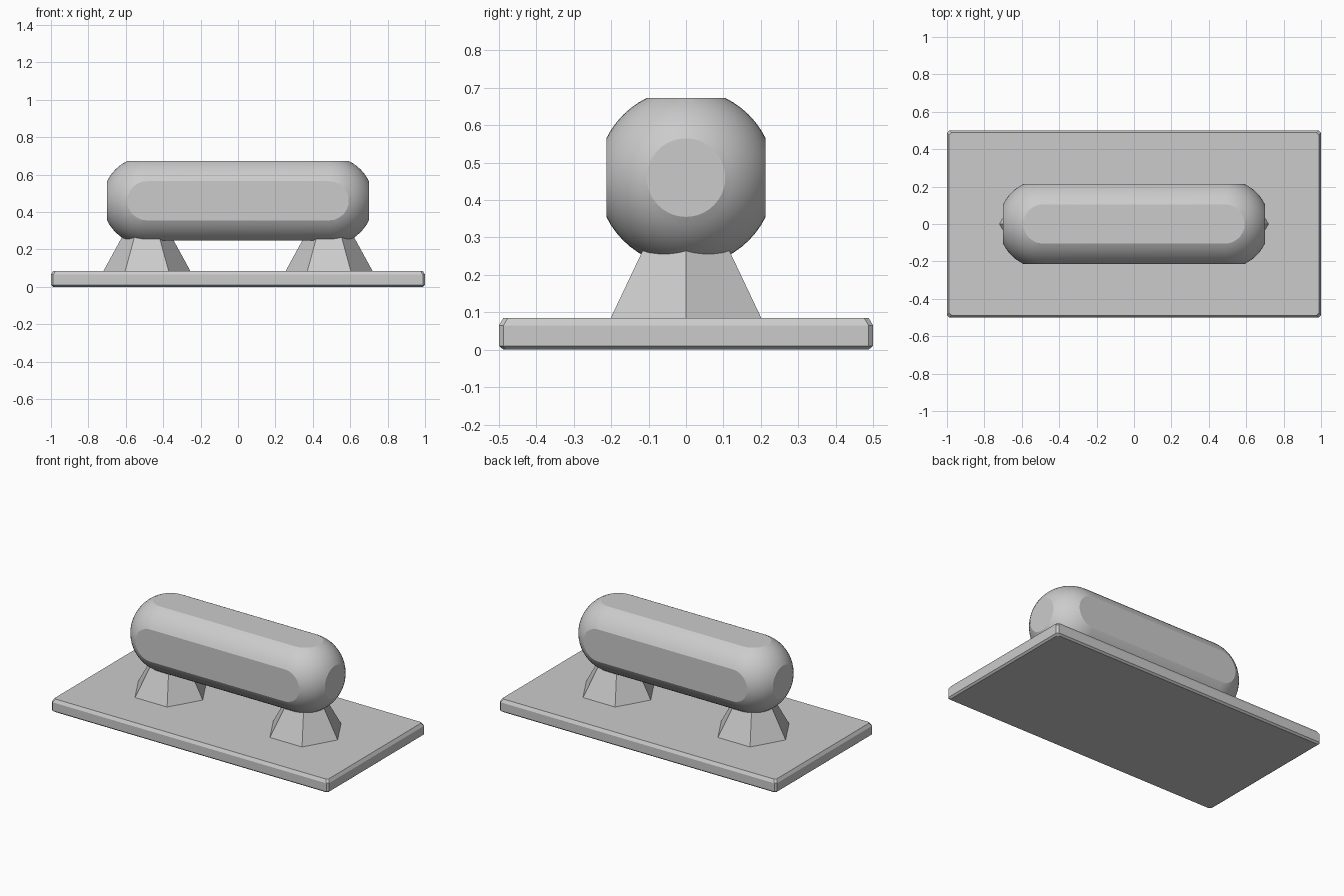
import bpy, bmesh
from math import sin, cos, pi, radians
from mathutils import Vector, Matrix

cube = bpy.data.objects.get("Cube")
if cube:
    bpy.data.objects.remove(cube, do_unlink=True)

grey = bpy.data.materials.new("plain grey")
grey.use_nodes = True
colour = (0.6, 0.6, 0.6, 1)
grey.diffuse_color = colour
grey.node_tree.nodes["Principled BSDF"].inputs["Base Color"].default_value = colour


def finish(name, bm, smooth_angle=None):
    bmesh.ops.recalc_face_normals(bm, faces=bm.faces)
    mesh = bpy.data.meshes.new(name)
    bm.to_mesh(mesh)
    bm.free()
    mesh.materials.append(grey)
    obj = bpy.data.objects.new(name, mesh)
    bpy.context.collection.objects.link(obj)
    if smooth_angle:
        bpy.ops.object.select_all(action="DESELECT")
        obj.select_set(True)
        bpy.context.view_layer.objects.active = obj
        bpy.ops.object.shade_smooth_by_angle(angle=radians(smooth_angle))
    return obj


# Base plate: stacked outlines with chamfered rims and corners
def plate_outline(bm, z, inset, chamfer=0.012):
    x, y = 1 - inset, 0.5 - inset
    points = []
    for sx, sy in ((1, 1), (-1, 1), (-1, -1), (1, -1)):
        pair = [(sx * x, sy * (y - chamfer)), (sx * (x - chamfer), sy * y)]
        points += pair if sx == sy else pair[::-1]
    return [bm.verts.new((px, py, z)) for px, py in points]


bm = bmesh.new()
rings = [plate_outline(bm, z, inset) for z, inset in
         ((0, 0.012), (0.01, 0), (0.065, 0), (0.085, 0.012))]
for low, high in zip(rings, rings[1:]):
    for i in range(len(low)):
        j = (i + 1) % len(low)
        bm.faces.new((low[i], low[j], high[j], high[i]))
bm.faces.new(rings[0])
bm.faces.new(rings[-1])
finish("base_plate", bm)

# Hexagonal tapered supports, running up into the body
CENTRE_X, BODY_Z = 0.487, 0.46
for side, name in ((-1, "right_support"), (1, "left_support")):
    bm = bmesh.new()
    place = (Matrix.Translation((side * CENTRE_X, 0, 0.215))
             @ Matrix.Rotation(radians(30), 4, "Z"))
    bmesh.ops.create_cone(bm, cap_ends=True, segments=6, radius1=0.235,
                          radius2=0.087, depth=0.27, matrix=place)
    # keep a corner pointing along x
    if max(abs(v.co.y) for v in bm.verts) > 0.22:
        bmesh.ops.rotate(bm, verts=bm.verts, cent=(side * CENTRE_X, 0, 0),
                         matrix=Matrix.Rotation(radians(30), 3, "Z"))
    finish(name, bm)

# Body: a lathed capsule along x, trimmed flat on all six sides
RADIUS, HALF, STEPS = 0.2375, 0.213, 14
bm = bmesh.new()
arc = [i / STEPS * pi / 2 for i in range(STEPS)]
profile = [(-CENTRE_X - RADIUS * sin(a), RADIUS * cos(a)) for a in reversed(arc)]
profile += [(CENTRE_X + RADIUS * sin(a), RADIUS * cos(a)) for a in arc]
verts = [bm.verts.new((x, 0, r)) for x, r in profile]
edges = [bm.edges.new(pair) for pair in zip(verts, verts[1:])]
bmesh.ops.spin(bm, geom=verts + edges, cent=(0, 0, 0), axis=(1, 0, 0),
               angle=2 * pi, steps=56)
bmesh.ops.remove_doubles(bm, verts=bm.verts, dist=0.0001)
for axis, reach in enumerate((CENTRE_X + HALF, HALF, HALF)):
    for sign in (-1, 1):
        normal = Vector((0, 0, 0))
        normal[axis] = sign
        bmesh.ops.bisect_plane(bm, geom=bm.verts[:] + bm.edges[:] + bm.faces[:],
                               plane_co=normal * reach, plane_no=normal,
                               clear_outer=True)
        rim = [e for e in bm.edges if e.is_boundary and
               all(abs(v.co[axis] * sign - reach) < 0.0005 for v in e.verts)]
        bmesh.ops.holes_fill(bm, edges=rim, sides=0)
bmesh.ops.translate(bm, verts=bm.verts, vec=(0, 0, BODY_Z))
finish("body", bm, 18)
